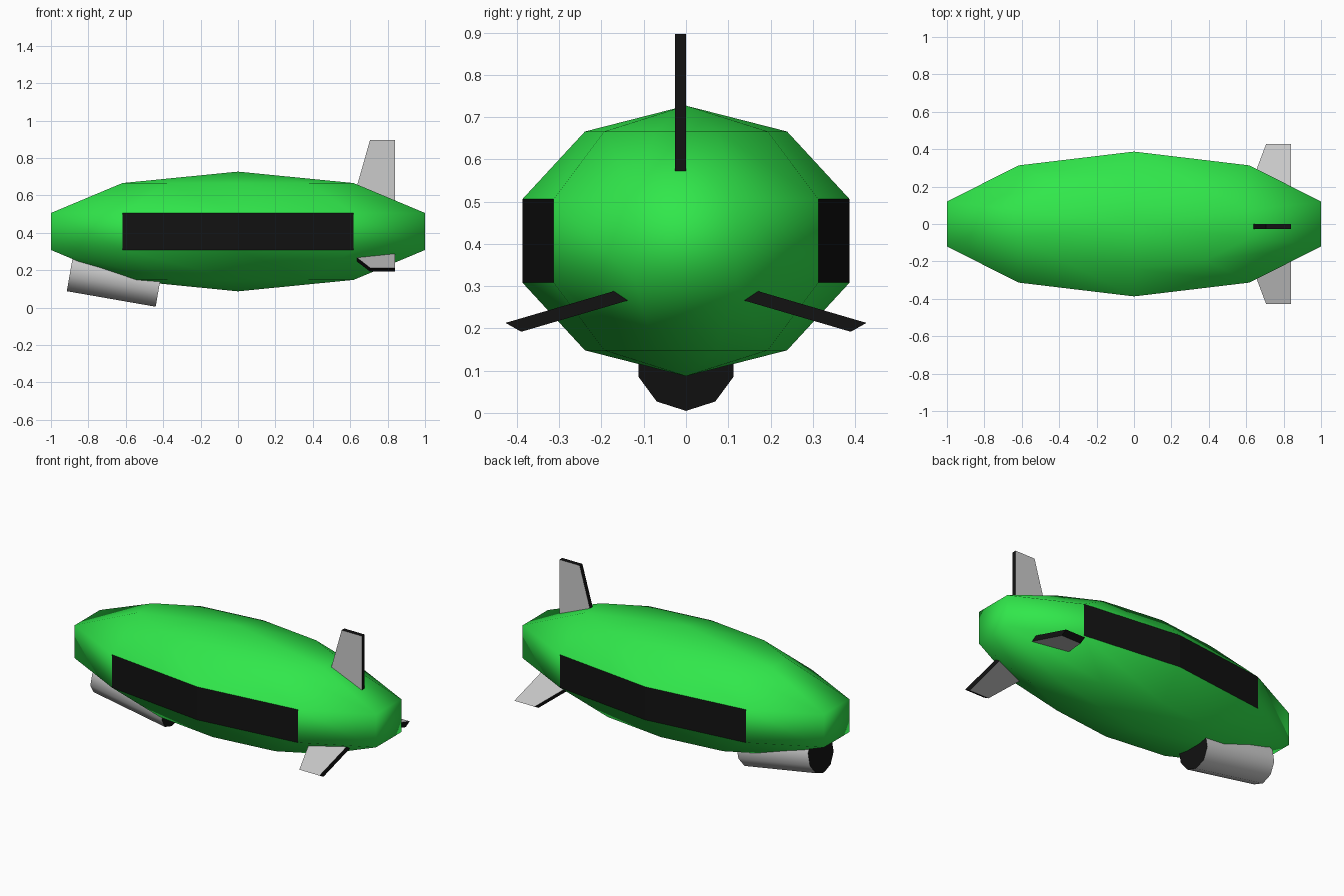
import bpy, bmesh, math
from mathutils import Matrix, Vector

if "Cube" in bpy.data.objects:
    bpy.data.objects.remove(bpy.data.objects["Cube"])


def material(name, rgb):
    m = bpy.data.materials.new(name)
    m.diffuse_color = (*rgb, 1)
    m.use_nodes = True
    m.node_tree.nodes["Principled BSDF"].inputs["Base Color"].default_value = m.diffuse_color
    return m


green = material("green", (0.03, 0.8, 0.07))
black = material("black", (0.006, 0.006, 0.006))


def finish(bm, name, mats):
    bmesh.ops.recalc_face_normals(bm, faces=bm.faces)
    me = bpy.data.meshes.new(name)
    bm.to_mesh(me)
    bm.free()
    for m in mats:
        me.materials.append(m)
    ob = bpy.data.objects.new(name, me)
    bpy.context.collection.objects.link(ob)
    return ob


def point_to_y(bm):
    """Turn a ten-sided mesh about z so that a corner lies on the y axis."""
    v = max(bm.verts, key=lambda v: v.co.xy.length)
    turn = math.pi / 2 - math.atan2(v.co.y, v.co.x)
    bm.transform(Matrix.Rotation(turn, 4, 'Z'))


# hull: stretched low-poly sphere with black side panels
bm = bmesh.new()
bmesh.ops.create_uvsphere(bm, u_segments=10, v_segments=5, radius=1)
point_to_y(bm)
bm.transform(Matrix.Translation((0, 0, 0.407)) @ Matrix.Diagonal((1.1056, 0.407, 0.32, 1)))
for f in bm.faces:
    c = f.calc_center_median()
    f.smooth = True
    if abs(c.z - 0.407) < 0.02 and abs(c.x) < 0.5 and abs(c.y) > 0.3:
        f.material_index = 1
        f.smooth = False
finish(bm, "hull", [green, black])

# gondola: tilted ten-sided drum, black ends
a, b = Vector((-0.895, 0, 0.204)), Vector((-0.42, 0, 0.121))
axis = (b - a).normalized()
side = Vector((0, 1, 0))
up = axis.cross(side)
bm = bmesh.new()
bmesh.ops.create_cone(bm, cap_ends=True, segments=10, radius1=0.118, radius2=0.118,
                      depth=(b - a).length)
point_to_y(bm)
rot = Matrix((side, up, axis)).transposed().to_4x4()
bm.transform(Matrix.Translation((a + b) / 2) @ rot)
for f in bm.faces:
    cap = len(f.verts) > 4
    f.material_index = int(cap)
    f.smooth = not cap
for e in bm.edges:
    e.smooth = all(len(f.verts) == 4 for f in e.link_faces)
finish(bm, "gondola", [None, black])


def fin(name, tip, root, offset, x_root):
    """Swept plate from tip to root (y, z), thickened by offset, black rims."""
    outline = [(0.706, tip), (0.84, tip), (0.84, root), (x_root, root)]
    bm = bmesh.new()
    face = bm.faces.new([bm.verts.new((x, *p)) for x, p in outline])
    ext = bmesh.ops.extrude_face_region(bm, geom=[face], use_keep_orig=True)
    moved = [g for g in ext["geom"] if isinstance(g, bmesh.types.BMVert)]
    bmesh.ops.translate(bm, verts=moved, vec=(0, *offset))
    faces = [g for g in ext["geom"] if isinstance(g, bmesh.types.BMFace)] + [face]
    for f in bm.faces:
        f.material_index = 0 if f in faces else 1
    finish(bm, name, [None, black])


# tail fins: one upright, two drooping sideways
fin("top_fin", (-0.026, 0.897), (-0.026, 0.53), (0.026, 0), 0.602)
for s, name in ((-1, "front_fin"), (1, "back_fin")):
    fin(name, (s * 0.427, 0.213), (s * 0.13, 0.300), (-s * 0.037, -0.021), 0.594)
